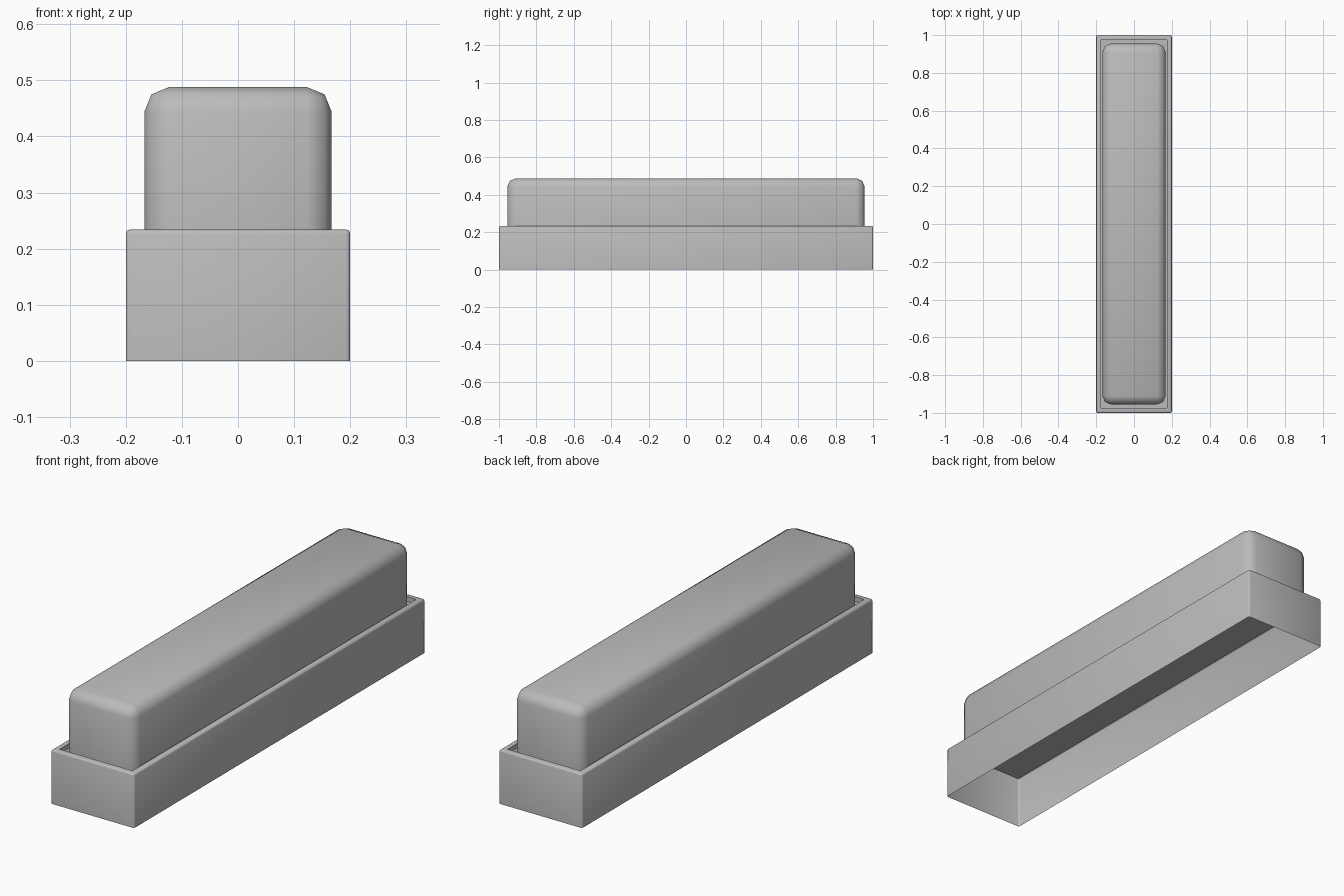
import bpy
import bmesh
from mathutils import Matrix, Vector

cube = bpy.data.objects.get("Cube")
if cube:
    bpy.data.objects.remove(cube, do_unlink=True)

grey = bpy.data.materials.new("plain_grey")
grey.use_nodes = True
colour = (0.5, 0.5, 0.5, 1)
grey.diffuse_color = colour
grey.node_tree.nodes["Principled BSDF"].inputs["Base Color"].default_value = colour


def open_box(half_x, half_y, bottom, top, bevel, segments):
    """Box without a bottom, rounded along its top and upright edges."""
    bm = bmesh.new()
    size = Vector((half_x * 2, half_y * 2, top - bottom))
    matrix = Matrix.Translation((0, 0, (top + bottom) / 2)) @ Matrix.Diagonal(size).to_4x4()
    bmesh.ops.create_cube(bm, size=1, matrix=matrix)
    bm.normal_update()
    base = [f for f in bm.faces if f.normal.z < -0.9]
    bmesh.ops.delete(bm, geom=base, context='FACES_ONLY')
    edges = [e for e in bm.edges if not e.is_boundary]
    bmesh.ops.bevel(bm, geom=edges, offset=bevel, offset_type='OFFSET',
                    segments=segments, profile=0.5, affect='EDGES')
    bm.normal_update()
    return bm


def finish(bm, name):
    mesh = bpy.data.meshes.new(name)
    bm.to_mesh(mesh)
    bm.free()
    mesh.materials.append(grey)
    obj = bpy.data.objects.new(name, mesh)
    bpy.context.collection.objects.link(obj)
    bpy.ops.object.select_all(action='DESELECT')
    obj.select_set(True)
    bpy.context.view_layer.objects.active = obj
    bpy.ops.object.shade_smooth_by_angle(angle=1.05)


# Hollow housing: raised rim around a sunken floor, open underneath
housing = open_box(0.2, 1.0, 0, 0.234, 0.007, 2)
floor = max(housing.faces, key=lambda f: f.calc_center_median().z)
for thickness, drop in ((0.018, 0), (0.0005, 0.02)):
    bmesh.ops.inset_region(housing, faces=[floor], thickness=thickness, use_even_offset=True)
    for v in floor.verts:
        v.co.z -= drop
finish(housing, "housing")

# Long rounded cap standing on the sunken floor
finish(open_box(0.167, 0.955, 0.214, 0.488, 0.044, 2), "cap")
